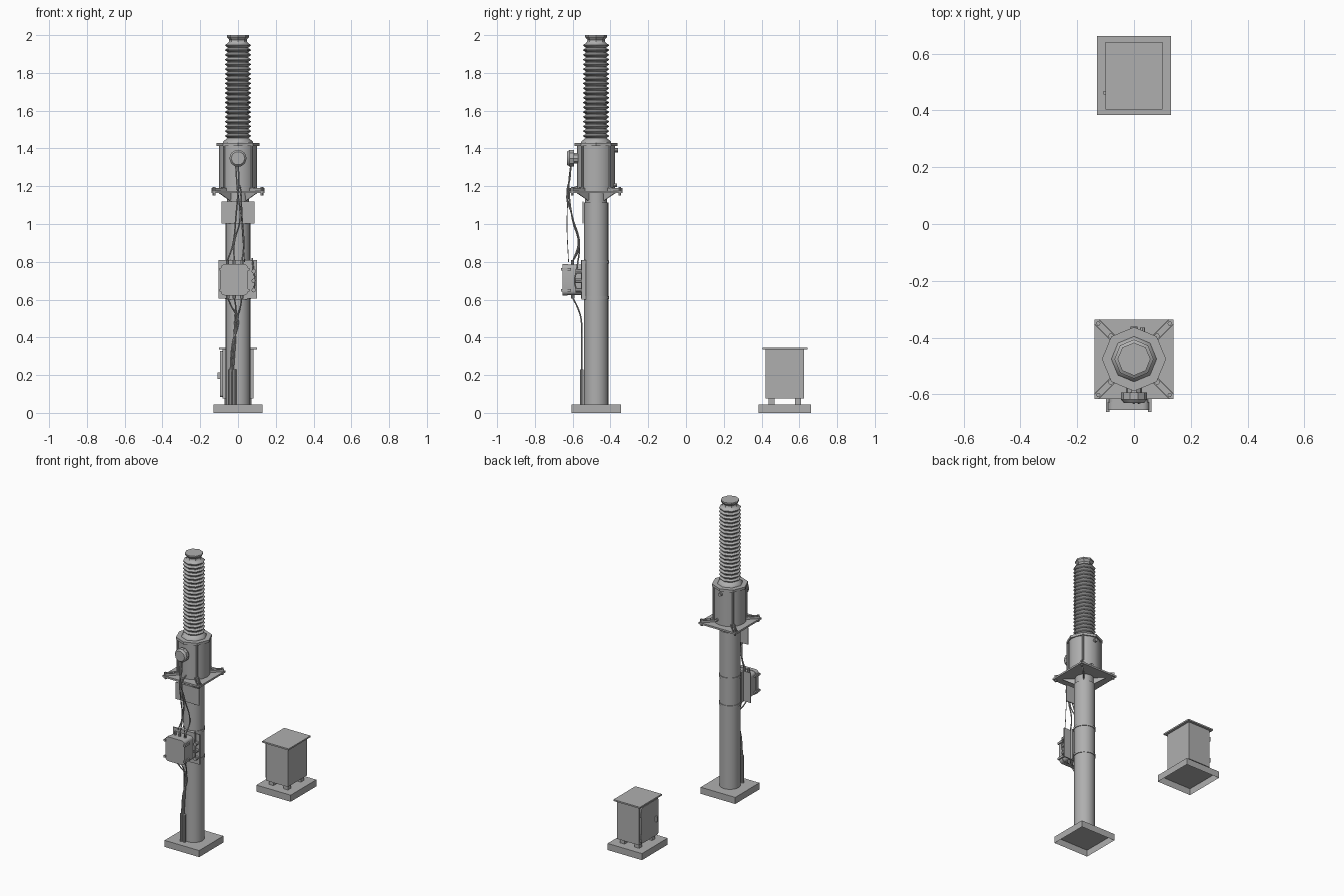
import bpy, bmesh, math
from mathutils import Vector, Matrix

cube = bpy.data.objects.get("Cube")
if cube:
    bpy.data.objects.remove(cube, do_unlink=True)

grey = bpy.data.materials.new("plain grey")
grey.use_nodes = True
grey.diffuse_color = (0.43, 0.43, 0.43, 1)
grey.node_tree.nodes["Principled BSDF"].inputs["Base Color"].default_value = grey.diffuse_color

CY = -0.476   # post axis
BY = 0.523    # cabinet axis


def finish(bm, name, smooth=True):
    mesh = bpy.data.meshes.new(name)
    bm.to_mesh(mesh)
    bm.free()
    mesh.materials.append(grey)
    ob = bpy.data.objects.new(name, mesh)
    bpy.context.collection.objects.link(ob)
    if smooth:
        bpy.ops.object.select_all(action='DESELECT')
        ob.select_set(True)
        bpy.context.view_layer.objects.active = ob
        bpy.ops.object.shade_smooth_by_angle(angle=math.radians(35))
    return ob


def box(name, x, y, z, turn=0, pivot=(0, 0), bevel=0, axis=1, open_bottom=False):
    """Box from ranges; bevel rounds the edges that run along the given axis."""
    bm = bmesh.new()
    bmesh.ops.create_cube(bm, size=1)
    for v in bm.verts:
        for i, r in enumerate((x, y, z)):
            v.co[i] = r[0] if v.co[i] < 0 else r[1]
    if open_bottom:
        low = [f for f in bm.faces if f.normal.z < -0.5]
        bmesh.ops.delete(bm, geom=low, context='FACES_ONLY')
    if bevel:
        edges = [e for e in bm.edges
                 if abs((e.verts[0].co - e.verts[1].co).normalized()[axis]) > 0.9]
        bmesh.ops.bevel(bm, geom=edges, offset=bevel, segments=4, profile=0.5, affect='EDGES')
    bm.transform(Matrix.Translation((pivot[0], pivot[1], 0)) @ Matrix.Rotation(turn, 4, 'Z'))
    return finish(bm, name, bevel > 0)


def lathe(name, profile, at=(0, CY, 0), sides=16, axis='Z'):
    """Turn (radius, height) points round an axis, capped at both ends."""
    bm = bmesh.new()
    rings = [[bm.verts.new((r * math.cos(2 * math.pi * i / sides),
                            r * math.sin(2 * math.pi * i / sides), h))
              for i in range(sides)] for r, h in profile]
    for a, b in zip(rings, rings[1:]):
        for i in range(sides):
            j = (i + 1) % sides
            bm.faces.new((a[i], a[j], b[j], b[i]))
    bm.faces.new(rings[0][::-1])
    bm.faces.new(rings[-1])
    bmesh.ops.recalc_face_normals(bm, faces=bm.faces)
    turn = {'Z': Matrix(), 'Y': Matrix.Rotation(math.pi / 2, 4, 'X'),
            'X': Matrix.Rotation(-math.pi / 2, 4, 'Y')}[axis]
    bm.transform(Matrix.Translation(at) @ turn)
    return finish(bm, name)


def cable(name, points, radius=0.004):
    curve = bpy.data.curves.new(name, 'CURVE')
    curve.dimensions = '3D'
    curve.bevel_depth = radius
    curve.bevel_resolution = 1
    curve.resolution_u = 5
    curve.use_fill_caps = True
    sp = curve.splines.new('BEZIER')
    sp.bezier_points.add(len(points) - 1)
    for bp, p in zip(sp.bezier_points, points):
        bp.co = p
        bp.handle_left_type = bp.handle_right_type = 'AUTO'
    curve.materials.append(grey)
    bpy.context.collection.objects.link(bpy.data.objects.new(name, curve))


# Post on its footing
box("post_footing", (-0.131, 0.131), (CY - 0.131, CY + 0.131), (0, 0.045), open_bottom=True)
lathe("post", [(0.065, 0.045), (0.065, 1.115)], sides=24)
lathe("post_neck", [(0.058, 1.115), (0.058, 1.165)], sides=24)
for z in (0.61, 0.8):
    lathe("clamp_band", [(0.069, z - 0.008), (0.069, z + 0.008)], sides=24)

# Platform with diagonal channels, gussets and corner bolts
box("platform", (-0.14, 0.14), (CY - 0.14, CY + 0.14), (1.163, 1.175))
for k in range(4):
    a = math.pi / 4 + k * math.pi / 2
    for s in (-1, 1):
        box("channel_side", (0.09, 0.186), (s * 0.011 - 0.002, s * 0.011 + 0.002),
            (1.175, 1.19), a, (0, CY))
    gusset = box("gusset", (0.04, 0.14), (-0.004, 0.004), (1.125, 1.163), a, (0, CY))
    for v in gusset.data.vertices:
        if v.co.z < 1.14 and (v.co.xy - Vector((0, CY))).length > 0.1:
            v.co.x, v.co.y = v.co.x * 0.45, CY + (v.co.y - CY) * 0.45
    c, s = math.cos(a), math.sin(a)
    lathe("corner_bolt", [(0.008, 1.15), (0.008, 1.195)], (0.178 * c, CY + 0.178 * s, 0), 6)
    lathe("tie_rod", [(0.006, 1.175), (0.006, 1.415)], (0.104 * c, CY + 0.104 * s, 0), 8)
    lathe("tie_rod_nut", [(0.01, 1.175), (0.01, 1.195)], (0.115 * c, CY + 0.115 * s, 0), 6)

# Tank and its flange
lathe("tank", [(0.1, 1.175), (0.1, 1.415)])
lathe("tank_flange", [(0.113, 1.413), (0.113, 1.43)], sides=8)
lathe("lifting_lug", [(0.012, 0), (0.012, 0.02)], (0, CY + 0.115, 1.39), 10, 'Y')
lathe("drain_plug", [(0.009, 0), (0.009, 0.02)], (0.03, CY + 0.112, 1.205), 8, 'Y')

# Ribbed insulator
ribs = [(0.08, 1.43), (0.078, 1.437), (0.06, 1.452)]
count = 20
pitch = 0.505 / count
for i in range(count):
    z = 1.455 + i * pitch
    ribs += [(0.055, z), (0.069, z + 0.4 * pitch), (0.069, z + 0.52 * pitch),
             (0.055, z + 0.85 * pitch)]
ribs += [(0.048, 1.965), (0.046, 1.975), (0.058, 1.99), (0.058, 2.0)]
lathe("insulator", ribs, sides=8)

# Round gauge on the front of the tank
lathe("gauge", [(0.028, -0.02), (0.028, 0.015), (0.046, 0.015), (0.046, 0.04), (0.036, 0.052)],
      (0, -0.578, 1.348), 10, 'Y')

# Sign plate under the platform
box("sign_plate", (-0.088, 0.088), (-0.549, -0.543), (1.003, 1.118))

# Control box on its mounting plate
box("mounting_plate", (-0.102, 0.1), (-0.557, -0.55), (0.605, 0.81))
box("plate_bracket", (-0.05, 0.05), (-0.552, -0.53), (0.6, 0.81))
box("control_box", (-0.088, 0.05), (-0.63, -0.556), (0.625, 0.785), bevel=0.02)
box("control_box_lid", (-0.092, 0.054), (-0.655, -0.627), (0.622, 0.788), bevel=0.024)
for x in (-0.093, 0.055):
    for z in (0.65, 0.76):
        box("lid_latch", (x - 0.006, x + 0.006), (-0.662, -0.61), (z - 0.007, z + 0.007))
for x in (-0.055, -0.02, 0.02):
    lathe("cable_gland", [(0.009, 0.605), (0.009, 0.63)], (x, -0.6, 0), 8)
    lathe("top_gland", [(0.008, 0.78), (0.008, 0.81)], (x, -0.6, 0), 8)
for z in (0.65, 0.7, 0.75):
    lathe("plate_fitting", [(0.012, 0), (0.012, 0.03)], (0.083, -0.556, z), 8, 'Y')
cable("plate_hose", [(0.083, -0.58, 0.65), (0.09, -0.59, 0.7), (0.083, -0.58, 0.75),
                     (0.075, -0.57, 0.82)])

# Cables above the box
cable("gauge_cable", [(0, -0.61, 1.305), (0.005, -0.615, 1.24), (0, -0.63, 1.17),
                      (-0.01, -0.605, 1.05), (-0.03, -0.565, 0.88), (-0.055, -0.57, 0.81)])
cable("tank_cable", [(0.01, -0.575, 1.2), (0.015, -0.625, 1.17), (0.02, -0.605, 1.05),
                     (0.03, -0.565, 0.88), (0.02, -0.6, 0.8)])
cable("side_cable", [(-0.012, -0.61, 1.31), (-0.005, -0.62, 1.2), (0.01, -0.6, 1.02),
                     (-0.02, -0.57, 0.9), (-0.02, -0.6, 0.8)])
cable("hanging_wire", [(0.012, -0.622, 1.2), (0.02, -0.63, 1.0), (0.035, -0.622, 0.8)], 0.002)

# Cables below the box, running into two conduits
for x, mid in ((-0.055, 0.0), (-0.02, -0.015), (0.02, -0.005)):
    cable("lower_cable", [(x, -0.6, 0.61), (x * 0.6, -0.575, 0.56), (mid, -0.556, 0.5),
                          (-0.02 + x * 0.2, -0.552, 0.36), (-0.03 + x * 0.2, -0.552, 0.22)])
for x in (-0.041, -0.019):
    lathe("conduit", [(0.011, 0.045), (0.011, 0.23)], (x, -0.552, 0), 10)

# Cabinet on its footing
box("cabinet_footing", (-0.13, 0.13), (BY - 0.139, BY + 0.139), (0, 0.045), open_bottom=True)
for x in (-0.055, 0.055):
    for y in (-0.07, 0.07):
        box("cabinet_foot", (x - 0.017, x + 0.017), (BY + y - 0.016, BY + y + 0.016),
            (0.045, 0.078))
box("cabinet_body", (-0.083, 0.083), (BY - 0.103, BY + 0.103), (0.075, 0.337))
box("cabinet_roof", (-0.1, 0.1), (BY - 0.119, BY + 0.119), (0.336, 0.346))
box("cabinet_door", (-0.094, -0.082), (BY - 0.092, BY + 0.092), (0.083, 0.328),
    bevel=0.014, axis=0)
box("door_handle", (-0.108, -0.094), (0.456, 0.468), (0.18, 0.215))
for z in (0.13, 0.28):
    lathe("door_hinge", [(0.005, z - 0.015), (0.005, z + 0.015)], (-0.09, BY + 0.096, 0), 8)
